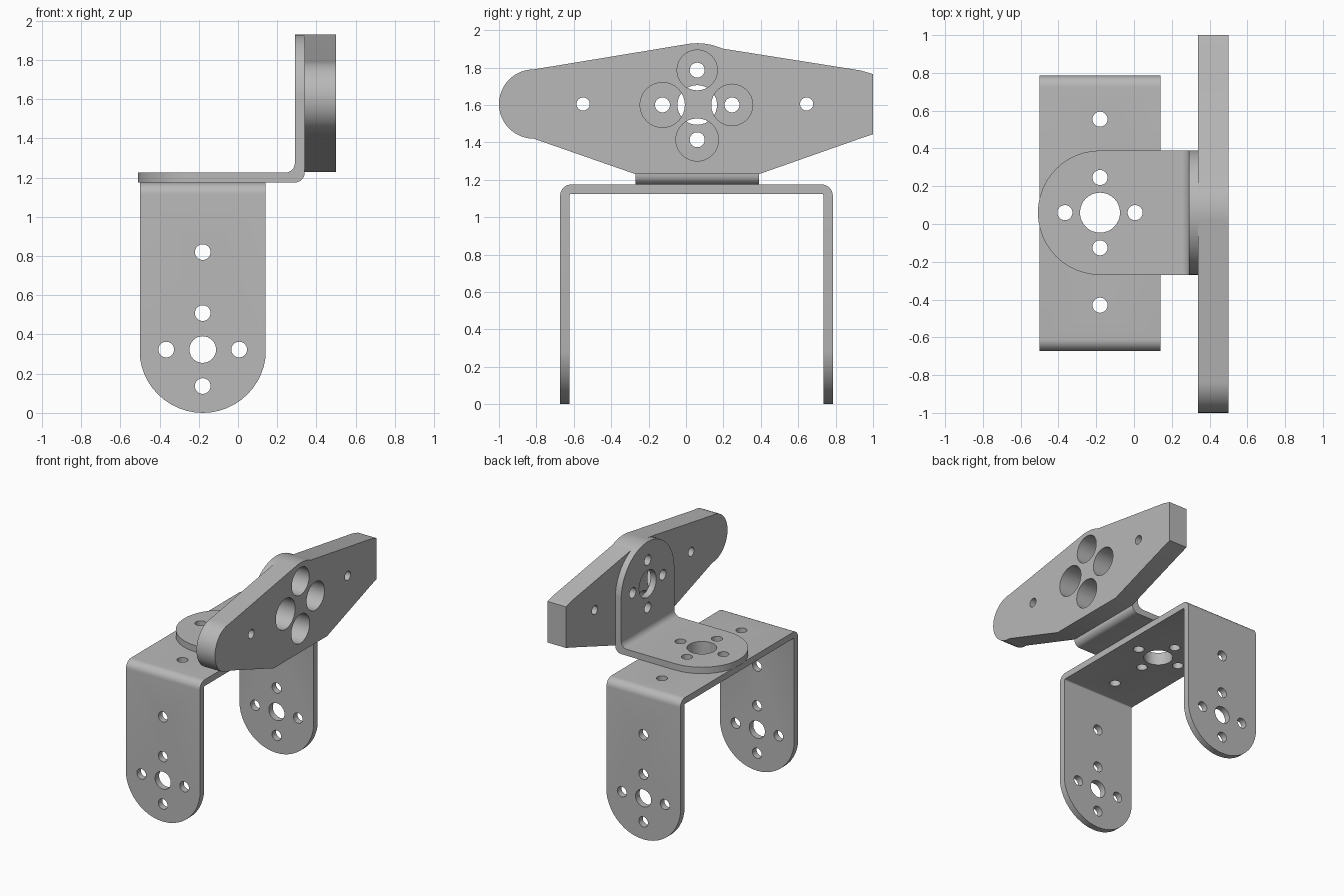
import bpy
import bmesh
from math import cos, sin, radians

if "Cube" in bpy.data.objects:
    bpy.data.objects.remove(bpy.data.objects["Cube"])

grey = bpy.data.materials.new("metal grey")
grey.use_nodes = True
COLOUR = (0.48, 0.48, 0.48, 1)
grey.diffuse_color = COLOUR
grey.node_tree.nodes["Principled BSDF"].inputs["Base Color"].default_value = COLOUR

# Shared dimensions
CX, CY = -0.18, 0.06        # centre of the hole patterns
LEG_Z, HORN_Z = 0.323, 1.60
DECK = 1.175                # top of the lower bracket
T = 0.05                    # sheet thickness
HOLE = 0.04


def arc(a, b, r, start, end, n=24):
    angles = [radians(start + (end - start) * i / n) for i in range(n + 1)]
    return [(a + r * cos(t), b + r * sin(t)) for t in angles]


def circle(a, b, r):
    return arc(a, b, r, 0, 360, 32)[:-1]


def cross_holes(a, b, big, offset=0.186):
    """Central hole with four small ones around it."""
    small = [(a + offset, b), (a - offset, b), (a, b + offset), (a, b - offset)]
    return [circle(a, b, big)] + [circle(p, q, HOLE) for p, q in small]


def prism(name, outlines, axis, lo, hi):
    """Extrude flat outlines along the given axis."""
    place = {"x": lambda a, b, d: (d, a, b),
             "y": lambda a, b, d: (a, d, b),
             "z": lambda a, b, d: (a, b, d)}[axis]
    bm = bmesh.new()
    for pts in outlines:
        rings = [[bm.verts.new(place(a, b, d)) for a, b in pts] for d in (lo, hi)]
        for ring in rings:
            bm.faces.new(ring)
        for i in range(len(pts)):
            j = (i + 1) % len(pts)
            bm.faces.new((rings[0][i], rings[0][j], rings[1][j], rings[1][i]))
    bmesh.ops.recalc_face_normals(bm, faces=bm.faces)
    mesh = bpy.data.meshes.new(name)
    bm.to_mesh(mesh)
    bm.free()
    mesh.materials.append(grey)
    obj = bpy.data.objects.new(name, mesh)
    bpy.context.collection.objects.link(obj)
    return obj


def finish(obj, steps):
    """Apply the boolean steps, remove the cutters and shade the part."""
    for operation, cutter in steps:
        cutter.hide_render = True
        mod = obj.modifiers.new("shape", "BOOLEAN")
        mod.operation, mod.object, mod.solver = operation, cutter, "EXACT"
    bpy.context.view_layer.update()
    graph = bpy.context.evaluated_depsgraph_get()
    mesh = bpy.data.meshes.new_from_object(obj.evaluated_get(graph))
    obj.modifiers.clear()
    obj.data = mesh
    for _, cutter in steps:
        bpy.data.objects.remove(cutter)
    bpy.ops.object.select_all(action="DESELECT")
    obj.select_set(True)
    bpy.context.view_layer.objects.active = obj
    bpy.ops.object.shade_smooth_by_angle(angle=radians(30))


# Lower U-shaped bracket: bent strip, rounded leg ends, drilled holes
y0, y1, R = -0.673, 0.785, 0.06
r = R - T
section = ([(y0, -0.1)] + arc(y0 + R, DECK - R, R, 180, 90, 8)
           + arc(y1 - R, DECK - R, R, 90, 0, 8) + [(y1, -0.1), (y1 - T, -0.1)]
           + arc(y1 - R, DECK - R, r, 0, 90, 4)
           + arc(y0 + R, DECK - R, r, 90, 180, 4) + [(y0 + T, -0.1)])
W = 0.32
u_bracket = prism("lower_bracket", [section], "x", CX - W, CX + W)
leg_shape = arc(CX, LEG_Z, LEG_Z, 180, 360) + [(CX + W + 0.1, 1.5), (CX - W - 0.1, 1.5)]
leg_holes = cross_holes(CX, LEG_Z, 0.068) + [circle(CX, 0.82, HOLE)]
deck_holes = cross_holes(CX, CY, 0.106) + [circle(CX, CY + d, HOLE) for d in (0.495, -0.49)]
finish(u_bracket, [
    ("INTERSECT", prism("leg_cutter", [leg_shape], "y", -1, 1)),
    ("DIFFERENCE", prism("leg_hole_cutter", leg_holes, "y", -1, 1)),
    ("DIFFERENCE", prism("deck_hole_cutter", deck_holes, "z", 1, 1.5)),
])

# Upper L-shaped bracket: bent strip with a rounded end on each arm
X = 0.34
lower, inner = DECK, DECK + T
section = ([(-0.7, lower)] + arc(X - T, lower + T, T, 270, 360, 8)
           + [(X, 2.1), (X - T, 2.1)]
           + arc(X - 2 * T, inner + T, T, 0, -90, 8) + [(-0.7, inner)])
H = 0.33
l_bracket = prism("upper_bracket", [section], "y", CY - H, CY + H)
flat_arm = arc(CX, CY, H - 0.001, 90, 270) + [(0.6, CY - H + 0.001), (0.6, CY + H - 0.001)]
upright_arm = arc(CY, HORN_Z, H, 0, 180) + [(CY - H, 1), (CY + H, 1)]
finish(l_bracket, [
    ("INTERSECT", prism("flat_arm_cutter", [flat_arm], "z", 1, 2.5)),
    ("INTERSECT", prism("upright_arm_cutter", [upright_arm], "x", -1, 1)),
    ("DIFFERENCE", prism("flat_hole_cutter", cross_holes(CX, CY, 0.106), "z", 1, 1.3)),
    ("DIFFERENCE", prism("upright_hole_cutter", cross_holes(CY, HORN_Z, 0.106), "x", 0.2, 0.45)),
])

# Thick arm plate with a round end, a blunt end and wide bores
outline = (arc(-0.815, 1.605, 0.185, 270, 90) + arc(CY, HORN_Z, 0.33, 97, 66, 8)
           + [(0.93, 1.785), (1.0, 1.765), (1.0, 1.443), (0.93, 1.42),
              (0.39, 1.23), (-0.27, 1.23)])
arm_plate = prism("arm_plate", [outline], "x", X, 0.5)
bores = [circle(CY, HORN_Z + 0.186, 0.108), circle(CY, HORN_Z - 0.186, 0.114),
         circle(CY + 0.186, HORN_Z, 0.111), circle(CY - 0.186, HORN_Z, 0.12),
         circle(-0.55, 1.605, 0.035), circle(0.645, 1.605, 0.035)]
finish(arm_plate, [("DIFFERENCE", prism("bore_cutter", bores, "x", 0.2, 0.7))])
